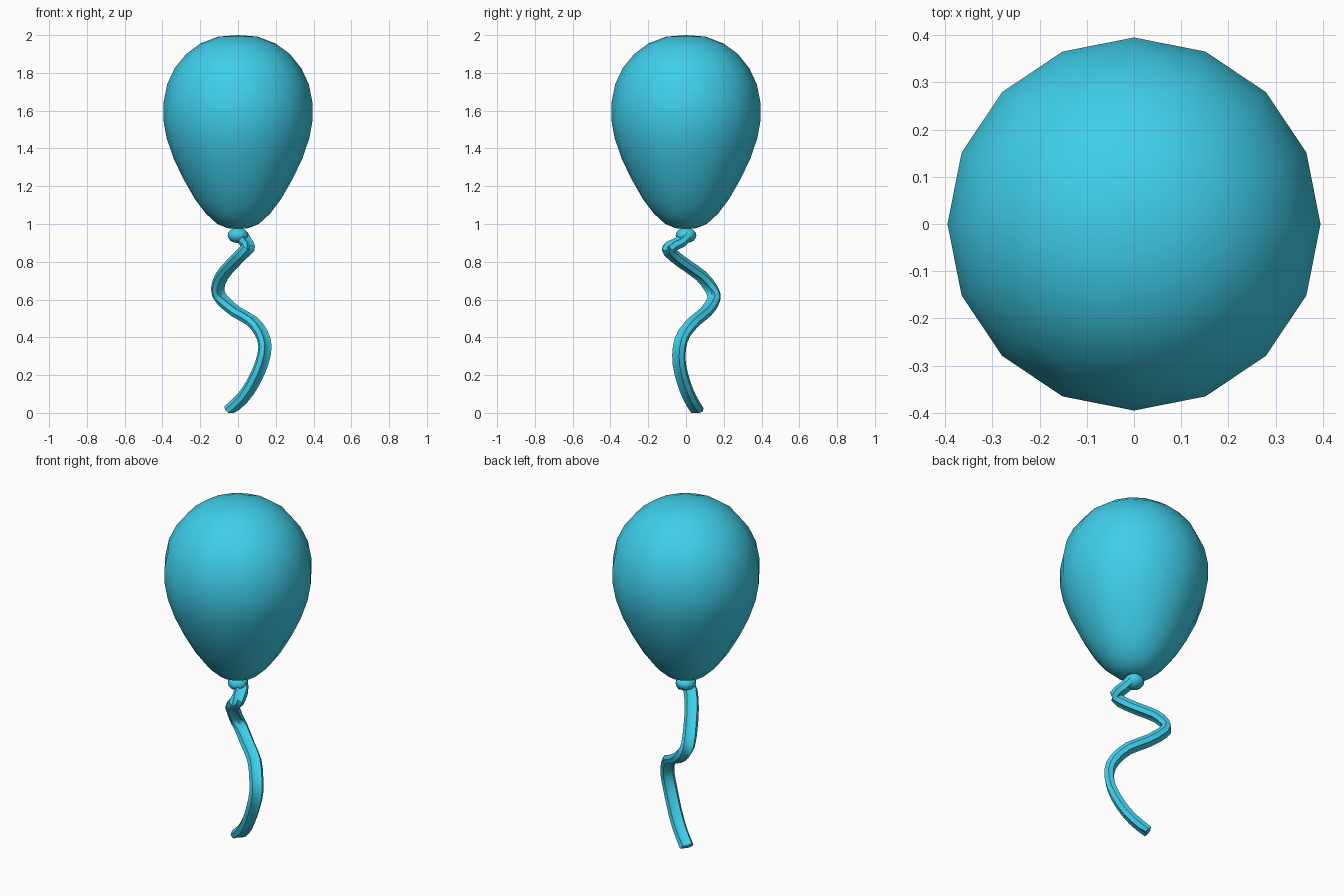
import bpy, bmesh, math
from mathutils import Vector

if "Cube" in bpy.data.objects:
    bpy.data.objects.remove(bpy.data.objects["Cube"])

mat = bpy.data.materials.new("cyan")
mat.diffuse_color = (0.05, 0.62, 0.82, 1)
mat.use_nodes = True
mat.node_tree.nodes["Principled BSDF"].inputs["Base Color"].default_value = mat.diffuse_color


def make_object(name, bm, angle):
    bmesh.ops.recalc_face_normals(bm, faces=bm.faces)
    mesh = bpy.data.meshes.new(name)
    bm.to_mesh(mesh)
    bm.free()
    mesh.materials.append(mat)
    ob = bpy.data.objects.new(name, mesh)
    bpy.context.collection.objects.link(ob)
    bpy.ops.object.select_all(action='DESELECT')
    ob.select_set(True)
    bpy.context.view_layer.objects.active = ob
    bpy.ops.object.shade_smooth_by_angle(angle=math.radians(angle))
    return ob


def bridge_rings(bm, rings):
    for a, b in zip(rings, rings[1:]):
        n = len(a)
        for i in range(n):
            j = (i + 1) % n
            bm.faces.new((a[i], a[j], b[j], b[i]))


def lathe(name, profile, sides, z_bottom, z_top):
    bm = bmesh.new()
    rings = [[bm.verts.new((r * math.cos(math.tau * i / sides),
                            r * math.sin(math.tau * i / sides), z))
              for i in range(sides)] for r, z in profile]
    bridge_rings(bm, rings)
    for ring, z in ((rings[0], z_bottom), (rings[-1], z_top)):
        pole = bm.verts.new((0, 0, z))
        for i in range(sides):
            bm.faces.new((ring[i], ring[(i + 1) % sides], pole))
    return make_object(name, bm, 60)


# Balloon body: 16-sided teardrop
lathe("balloon_body", [
    (0.055, 0.978), (0.11, 1.0), (0.17, 1.055), (0.23, 1.135), (0.29, 1.24),
    (0.34, 1.345), (0.378, 1.455), (0.395, 1.55), (0.395, 1.64), (0.375, 1.74),
    (0.335, 1.825), (0.275, 1.9), (0.20, 1.955), (0.105, 1.992)], 16, 0.972, 2.0)

# Knot: small flattened ball
lathe("knot", [(0.055 * math.sin(math.pi * k / 8),
                0.94 - 0.041 * math.cos(math.pi * k / 8)) for k in range(1, 8)],
      16, 0.899, 0.981)

# Ribbon: grooved strip swept along a curling path
path = [Vector(p) for p in (
    (0.02, 0.0, 0.94), (0.04, -0.03, 0.905), (0.055, -0.085, 0.878),
    (0.03, -0.085, 0.85), (-0.03, -0.01, 0.79), (-0.085, 0.08, 0.725),
    (-0.108, 0.135, 0.655), (-0.085, 0.147, 0.6), (-0.01, 0.105, 0.535),
    (0.075, 0.045, 0.485), (0.125, -0.01, 0.42), (0.143, -0.034, 0.35),
    (0.125, -0.036, 0.26), (0.08, -0.012, 0.16), (0.025, 0.02, 0.08),
    (-0.047, 0.06, 0.012))]
section = [(0.038, 0), (0.026, 0.024), (0, 0.015), (-0.026, 0.024),
           (-0.038, 0), (-0.026, -0.024), (0, -0.015), (0.026, -0.024)]

pts = []
for i in range(len(path) - 1):
    p0, p1 = path[max(i - 1, 0)], path[i]
    p2, p3 = path[i + 1], path[min(i + 2, len(path) - 1)]
    for t in (0, 0.5):
        pts.append(0.5 * (2 * p1 + (p2 - p0) * t
                          + (2 * p0 - 5 * p1 + 4 * p2 - p3) * t * t
                          + (3 * p1 - p0 - 3 * p2 + p3) * t ** 3))
pts.append(path[-1])

bm = bmesh.new()
rings = []
for i, p in enumerate(pts):
    tan = (pts[min(i + 1, len(pts) - 1)] - pts[max(i - 1, 0)]).normalized()
    wide = Vector((1, 1, 0))
    wide = (wide - tan * wide.dot(tan)).normalized()
    thin = tan.cross(wide)
    ring = []
    for u, v in section:
        co = p + wide * u + thin * v
        co.z = max(co.z, 0)
        ring.append(bm.verts.new(co))
    rings.append(ring)
bridge_rings(bm, rings)
bm.faces.new(rings[0])
bm.faces.new(rings[-1])
make_object("ribbon", bm, 40)
